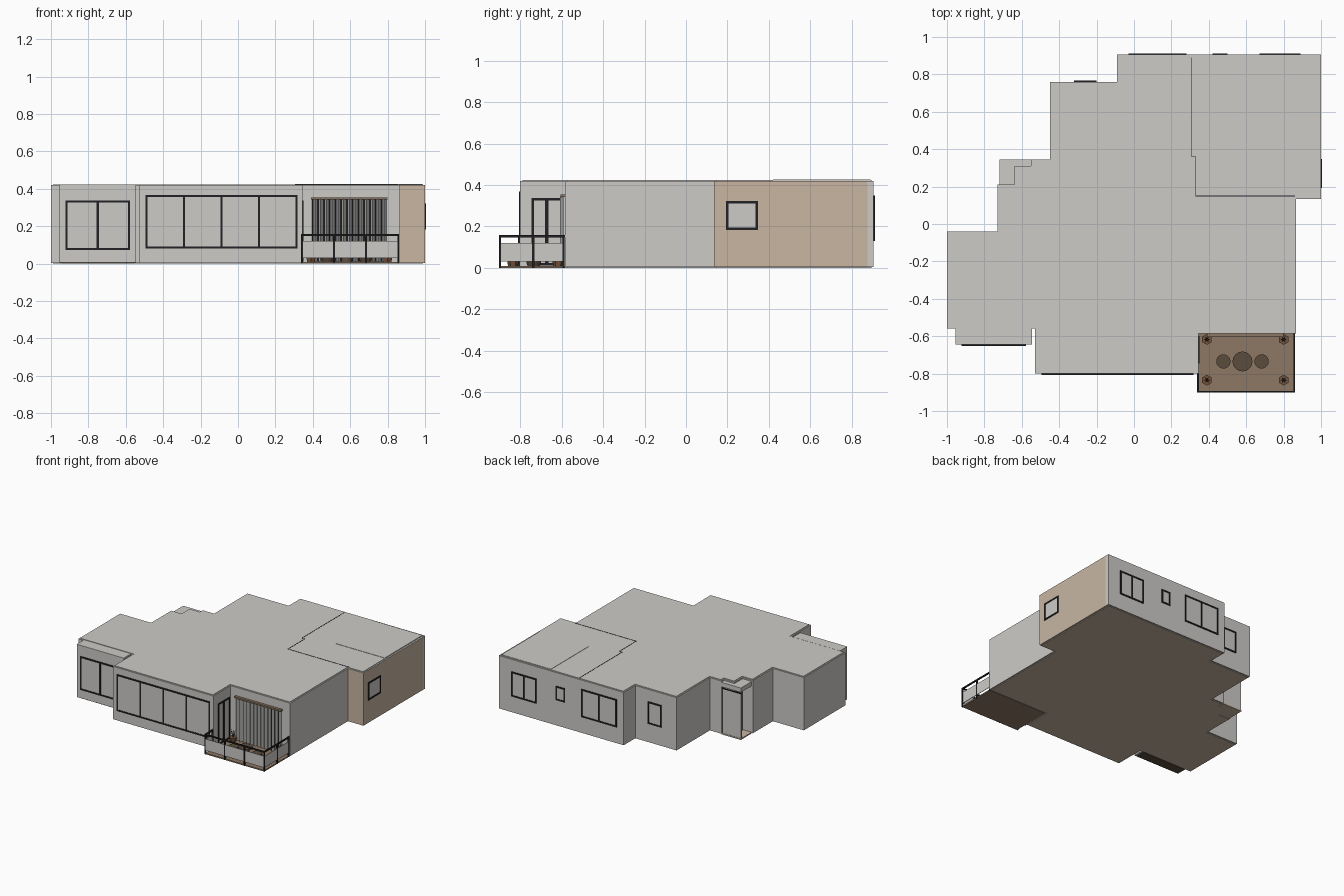
import bpy, bmesh, math
from mathutils import Matrix, Vector

if "Cube" in bpy.data.objects:
    bpy.data.objects.remove(bpy.data.objects["Cube"])


def mat(name, r, g, b):
    m = bpy.data.materials.new(name)
    m.diffuse_color = (r, g, b, 1)
    m.use_nodes = True
    m.node_tree.nodes["Principled BSDF"].inputs["Base Color"].default_value = m.diffuse_color
    return m


GREY = mat("warm grey plaster", 0.61, 0.60, 0.575)
TAN = mat("tan cladding", 0.58, 0.47, 0.365)
BLACK = mat("black metal", 0.015, 0.015, 0.017)
DECK = mat("deck wood", 0.27, 0.19, 0.13)
BROWN = mat("dark brown", 0.105, 0.07, 0.045)
CLAY = mat("red brown clay", 0.17, 0.085, 0.045)
CURTAIN = mat("curtain grey", 0.40, 0.40, 0.39)


def finish(bm, name, *mats):
    me = bpy.data.meshes.new(name)
    bm.to_mesh(me)
    bm.free()
    for m in mats:
        me.materials.append(m)
    ob = bpy.data.objects.new(name, me)
    bpy.context.collection.objects.link(ob)
    return ob


def add_box(bm, x0, x1, y0, y1, z0, z1):
    c = Vector(((x0 + x1) / 2, (y0 + y1) / 2, (z0 + z1) / 2))
    s = Matrix.Diagonal((x1 - x0, y1 - y0, z1 - z0, 1))
    bmesh.ops.create_cube(bm, size=1, matrix=Matrix.Translation(c) @ s)


def boxes(name, m, *dims):
    bm = bmesh.new()
    for d in dims:
        add_box(bm, *d)
    return finish(bm, name, m)


def add_cone(bm, x, y, z0, z1, r0, r1, n):
    bmesh.ops.create_cone(bm, cap_ends=True, segments=n, radius1=r0, radius2=r1,
                          depth=z1 - z0, matrix=Matrix.Translation((x, y, (z0 + z1) / 2)))


# House shell: extruded plan, raised roof field, tan floor and tan side room
plan = [(-1, -.56), (-.53, -.56), (-.53, -.8), (.345, -.8), (.345, -.585),
        (.865, -.585), (.865, .135), (1, .135), (1, .875), (1, .905),
        (-.09, .905), (-.09, .76), (-.45, .76), (-.45, .345), (-.55, .345),
        (-.55, .31), (-.64, .31), (-.64, .21), (-.73, .21), (-.73, -.04), (-1, -.04)]
bm = bmesh.new()
base = bm.faces.new([bm.verts.new((x, y, .004)) for x, y in plan])
ext = bmesh.ops.extrude_face_region(bm, geom=[base])
top_verts = [v for v in ext["geom"] if isinstance(v, bmesh.types.BMVert)]
bmesh.ops.translate(bm, vec=(0, 0, .416), verts=top_verts)
bmesh.ops.recalc_face_normals(bm, faces=bm.faces[:])
caps = [f for f in bm.faces if abs(f.normal.z) > .9]
for cap in caps:
    bmesh.ops.inset_region(bm, faces=[cap], thickness=.014)
    shift = .004 if cap.normal.z > 0 else -.004
    rim = bmesh.ops.extrude_face_region(bm, geom=[cap])["geom"]
    bmesh.ops.translate(bm, vec=(0, 0, shift),
                        verts=[v for v in rim if isinstance(v, bmesh.types.BMVert)])
    if cap.is_valid:
        bmesh.ops.delete(bm, geom=[cap], context='FACES_ONLY')
bmesh.ops.recalc_face_normals(bm, faces=bm.faces[:])
for f in bm.faces:
    c, n = f.calc_center_median(), f.normal
    side = n.x > .9 and c.x > .95 and c.y < .87 and .1 < c.z < .4
    front = n.y < -.9 and c.x > .87 and .1 < c.z < .4
    if side or front or (n.z < -.9 and c.z < .1):
        f.material_index = 1
finish(bm, "house_shell", GREY, TAN)

# Thin seams between roof sections
boxes("roof_seams", BLACK,
      (.304, .308, .36, .89, .42, .4255), (.308, .33, .358, .362, .42, .4255),
      (.328, .332, .15, .36, .42, .4255), (.33, .86, .148, .152, .42, .4255))
boxes("roof_panel", GREY, (.555, .986, .42, .891, .42, .4265))

# Projecting front bay with a dark underside
boxes("front_bay", GREY, (-.955, -.545, -.645, -.555, .006, .422))
boxes("bay_underside", BROWN, (-.94, -.56, -.635, -.56, 0, .006))

# Entrance porch: low roof, screen wall, floor and door
boxes("porch_roof", GREY, (-.72, -.55, .21, .345, .375, .41))
boxes("porch_screen", GREY, (-.72, -.55, .33, .342, .008, .36))
boxes("porch_screen_edge", BLACK, (-.556, -.55, .338, .345, .008, .36),
      (-.72, -.55, .338, .345, .36, .366))
boxes("porch_floor", TAN, (-.72, -.55, .21, .345, 0, .01))
boxes("entrance_door", CLAY, (-.65, -.638, .225, .305, .01, .36))


# Framed windows: u runs along the wall, w is the wall plane, axis is its facing
def window(name, axis, sign, w, u0, u1, z0, z1, panes=1, t=.011):
    def slab(a, b, c, d, depth):
        w0, w1 = sorted((w - sign * .004, w + sign * depth))
        return (a, b, w0, w1, c, d) if axis == 'y' else (w0, w1, a, b, c, d)
    bars = [slab(u0, u1, z0, z0 + t, .006), slab(u0, u1, z1 - t, z1, .006)]
    for i in range(panes + 1):
        u = u0 + (u1 - u0 - t) * i / panes
        bars.append(slab(u, u + t, z0, z1, .006))
    boxes(name + "_frame", BLACK, *bars)
    boxes(name + "_glass", GREY, slab(u0 + t / 2, u1 - t / 2, z0 + t / 2, z1 - t / 2, .002))


window("bay_window", 'y', -1, -.645, -.922, -.578, .073, .337, 2)
window("living_window", 'y', -1, -.8, -.495, .318, .08, .368, 4)
window("terrace_door_left", 'x', 1, .345, -.745, -.67, .012, .337, 1)
window("terrace_door_right", 'x', 1, .345, -.675, -.598, .012, .337, 1)
window("side_window", 'x', 1, 1, .193, .347, .183, .322, 1)
window("back_window_double", 'y', 1, .905, .67, .89, .13, .325, 2)
window("back_window_small", 'y', 1, .905, .42, .50, .205, .315, 1)
window("back_window_large", 'y', 1, .905, -.03, .28, .13, .35, 2)
window("hall_window", 'y', 1, .76, -.32, -.20, .15, .325, 1)

# Pleated curtain with a rod
bm = bmesh.new()
N = 52
rows = []
for i in range(N + 1):
    x = .395 + .4 * i / N
    y = -.600 + .009 * (1, 0, -1, 0)[i % 4]
    rows.append((bm.verts.new((x, y, .012)), bm.verts.new((x, y, .345))))
for i, ((a, b), (c, d)) in enumerate(zip(rows, rows[1:])):
    bm.faces.new((a, c, d, b)).material_index = 1 if i % 4 == 0 else 0
finish(bm, "curtain", CURTAIN, BLACK)
boxes("curtain_rod", DECK, (.39, .80, -.605, -.585, .343, .355))

# Terrace deck
boxes("terrace_deck", DECK, (.345, .86, -.9, -.585, 0, .01))

# Railing: posts, top rails and glass panels
rail = [(.338, .862, -.902, -.892, .148, .158), (.852, .862, -.9, -.585, .148, .158),
        (.338, .348, -.9, -.8, .148, .158)]
posts = [(x, -.897) for x in (.343, .513, .685, .857)] + [(.857, -.737), (.857, -.592), (.343, -.806)]
rail += [(x - .005, x + .005, y - .005, y + .005, 0, .15) for x, y in posts]
boxes("railing", BLACK, *rail)
boxes("railing_glass", GREY, (.348, .852, -.899, -.895, .03, .12),
      (.855, .859, -.892, -.59, .03, .12), (.341, .345, -.892, -.806, .03, .12))

# Round table with stools
bm = bmesh.new()
add_cone(bm, .58, -.735, .01, .05, .03, .02, 16)
add_cone(bm, .58, -.735, .05, .06, .053, .053, 24)
for x in (.478, .682):
    add_cone(bm, x, -.735, .01, .038, .03, .038, 20)
finish(bm, "table_and_stools", BROWN)

# Potted plants in the terrace corners
pots, leaves = bmesh.new(), bmesh.new()
for x in (.39, .80):
    for y in (-.617, -.835):
        add_cone(pots, x, y, .01, .04, .024, .029, 6)
        for k in range(6):
            a = k * math.pi / 3
            lean = Matrix.Rotation(a, 4, 'Z') @ Matrix.Rotation(.3, 4, 'Y')
            m = Matrix.Translation((x, y, .038)) @ lean @ Matrix.Translation((0, 0, .03))
            bmesh.ops.create_cone(leaves, cap_ends=True, segments=4, radius1=.004,
                                  radius2=.0005, depth=.06, matrix=m)
finish(pots, "plant_pots", CLAY)
finish(leaves, "plant_leaves", BROWN)
